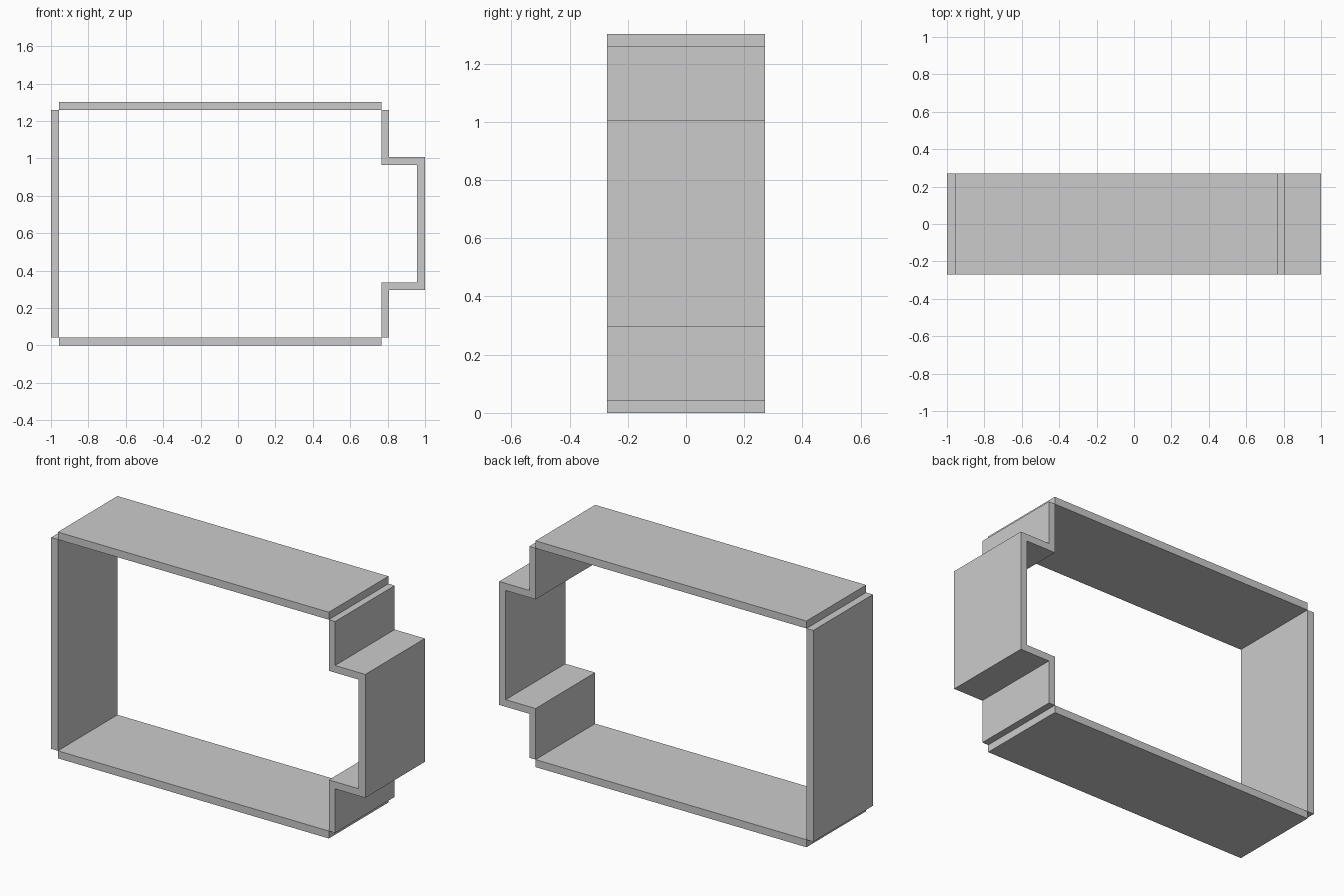
import bpy
import bmesh

if "Cube" in bpy.data.objects:
    bpy.data.objects.remove(bpy.data.objects["Cube"])

HALF_DEPTH = 0.271
HEIGHT = 1.302
T = 0.043          # panel thickness
INNER_X = 0.768    # right end of the top and bottom panels


def extrude_profile(name, points):
    """Extrude a front-view (x, z) outline through the full depth."""
    bm = bmesh.new()
    face = bm.faces.new([bm.verts.new((x, -HALF_DEPTH, z)) for x, z in points])
    result = bmesh.ops.extrude_face_region(bm, geom=[face])
    verts = [g for g in result["geom"] if isinstance(g, bmesh.types.BMVert)]
    bmesh.ops.translate(bm, verts=verts, vec=(0, 2 * HALF_DEPTH, 0))
    bmesh.ops.recalc_face_normals(bm, faces=bm.faces)
    mesh = bpy.data.meshes.new(name)
    bm.to_mesh(mesh)
    bm.free()
    obj = bpy.data.objects.new(name, mesh)
    bpy.context.collection.objects.link(obj)
    return obj


def panel(name, x0, x1, z0, z1):
    return extrude_profile(name, [(x0, z0), (x1, z0), (x1, z1), (x0, z1)])


# Flat panels: bottom, top and left side, meeting edge to edge
panel("bottom_panel", -1 + T, INNER_X, 0, T)
panel("top_panel", -1 + T, INNER_X, HEIGHT - T, HEIGHT)
panel("left_panel", -1, -1 + T, T, HEIGHT - T)

# Stepped right side: lower half of the outline, mirrored about mid height
outer = [(INNER_X, T), (0.808, T), (0.808, 0.296), (1.0, 0.296)]
inner = [(0.958, 0.337), (INNER_X, 0.337)]


def flip(points):
    return [(x, HEIGHT - z) for x, z in reversed(points)]


extrude_profile("stepped_right_panel", outer + flip(outer) + flip(inner) + inner)
